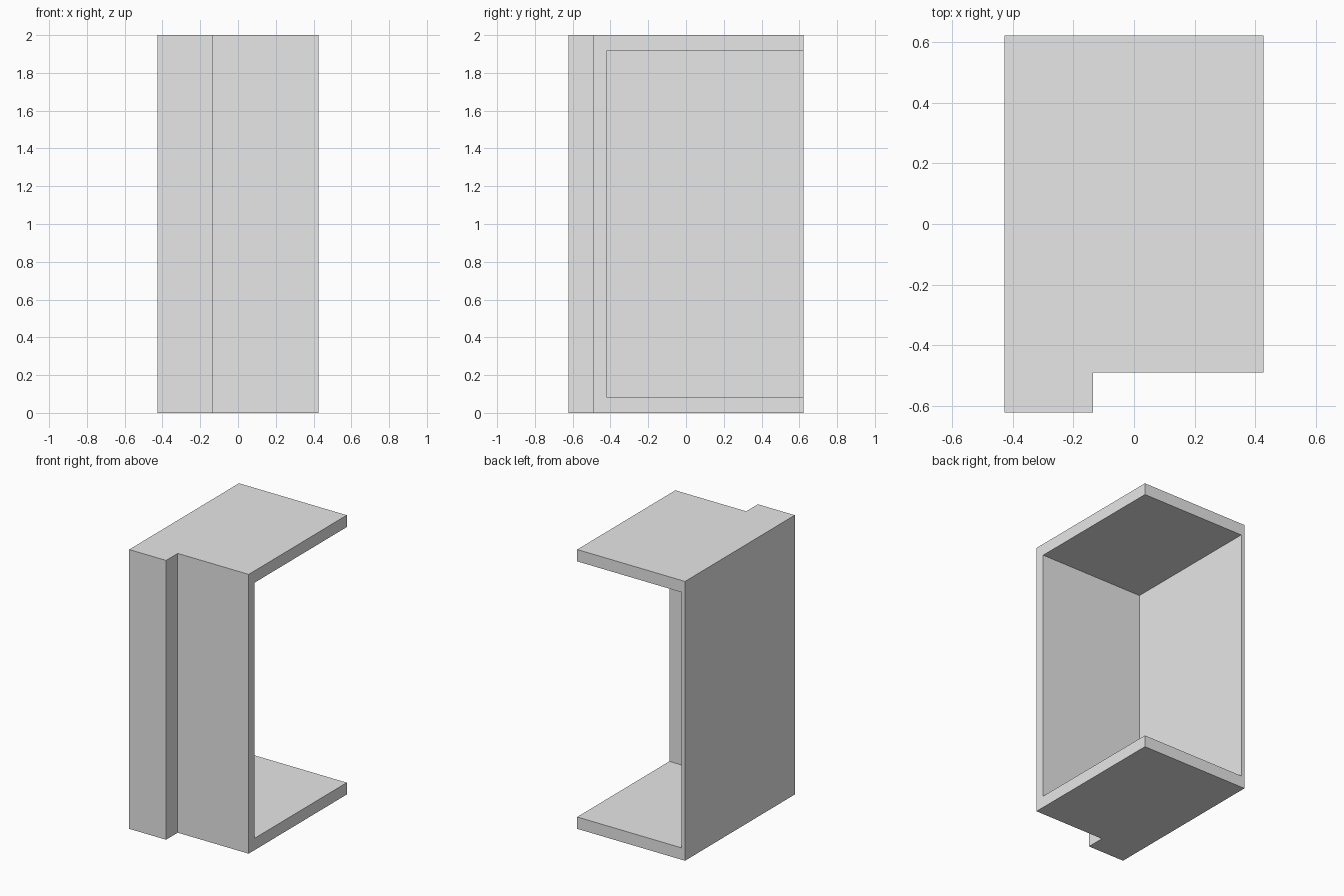
import bpy
import bmesh

if "Cube" in bpy.data.objects:
    bpy.data.objects.remove(bpy.data.objects["Cube"], do_unlink=True)

# Overall dimensions
HALF_W, HALF_D, HEIGHT = 0.427, 0.621, 2.0
FRONT_Y, STEP_X = -0.489, -0.135      # recessed front face and end of the raised strip
INNER_X, INNER_Y = -0.40, -0.421      # inside faces of the side and front walls
SHELF = 0.085                         # thickness of floor and roof

grey = bpy.data.materials.new("light_grey")
grey.use_nodes = True
colour = (0.8, 0.8, 0.8, 1.0)
grey.diffuse_color = colour
grey.node_tree.nodes["Principled BSDF"].inputs["Base Color"].default_value = colour


def prism(name, outline, bottom, top):
    """Extrude a plan outline upwards into a closed solid."""
    bm = bmesh.new()
    face = bm.faces.new([bm.verts.new((x, y, bottom)) for x, y in outline])
    grown = bmesh.ops.extrude_face_region(bm, geom=[face])
    verts = [g for g in grown["geom"] if isinstance(g, bmesh.types.BMVert)]
    bmesh.ops.translate(bm, verts=verts, vec=(0, 0, top - bottom))
    bmesh.ops.recalc_face_normals(bm, faces=bm.faces[:])
    mesh = bpy.data.meshes.new(name)
    bm.to_mesh(mesh)
    bm.free()
    mesh.materials.append(grey)
    obj = bpy.data.objects.new(name, mesh)
    bpy.context.collection.objects.link(obj)
    return obj


# Cabinet body with the raised strip on its front right corner
body = prism("cabinet_shell", [
    (-HALF_W, -HALF_D), (STEP_X, -HALF_D), (STEP_X, FRONT_Y),
    (HALF_W, FRONT_Y), (HALF_W, HALF_D), (-HALF_W, HALF_D)], 0, HEIGHT)

# Hollow, open to the left side and the back
cutter = prism("hollow_cutter", [
    (INNER_X, INNER_Y), (1, INNER_Y), (1, 1), (INNER_X, 1)],
    SHELF, HEIGHT - SHELF)
cutter.hide_render = True

cut = body.modifiers.new("hollow", "BOOLEAN")
cut.operation = "DIFFERENCE"
cut.solver = "EXACT"
cut.object = cutter
bpy.context.view_layer.objects.active = body
bpy.ops.object.modifier_apply(modifier=cut.name)
bpy.data.objects.remove(cutter, do_unlink=True)
